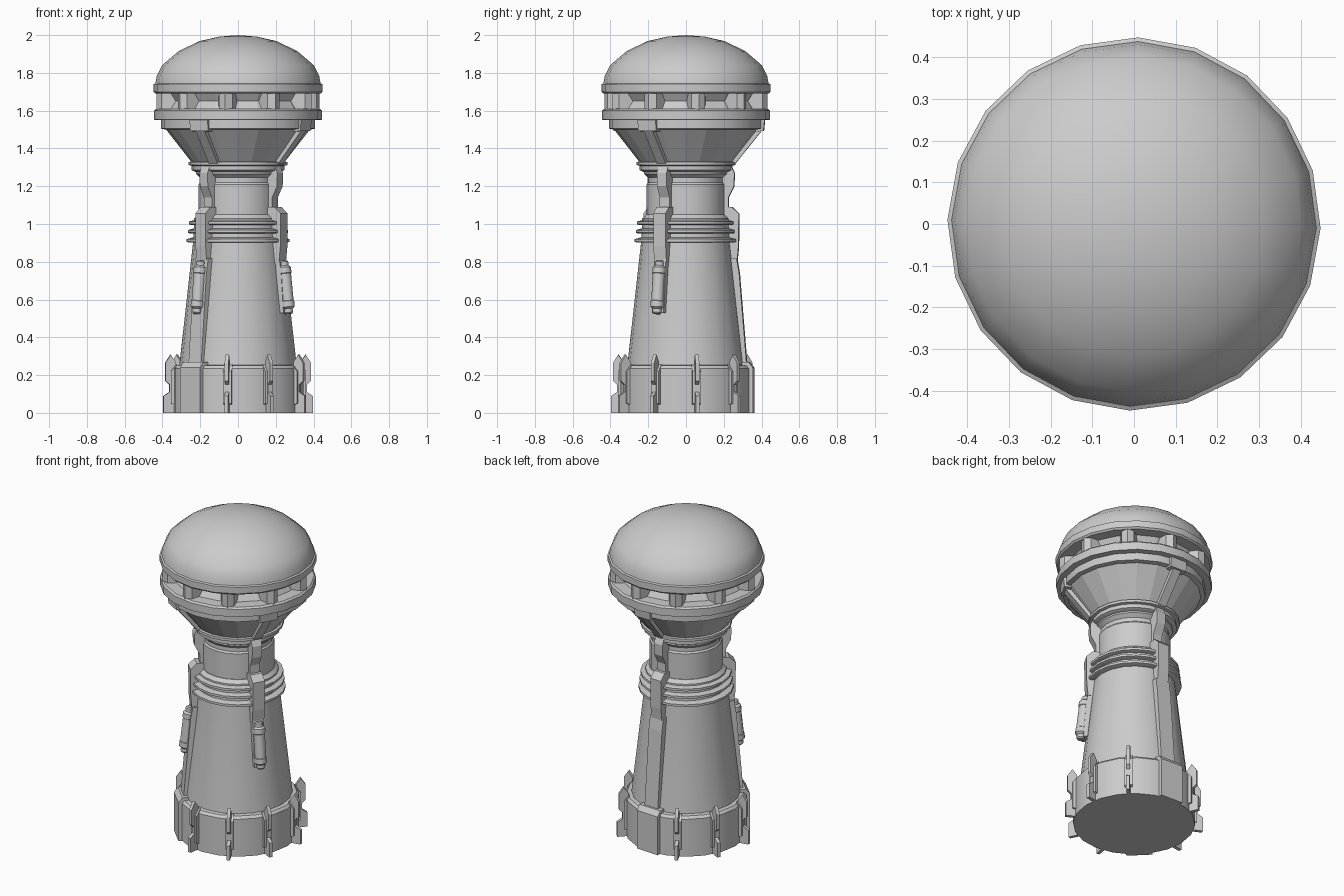
import bpy, bmesh
from math import radians, sin, cos, pi
from mathutils import Matrix, Vector

if "Cube" in bpy.data.objects:
    bpy.data.objects.remove(bpy.data.objects["Cube"])

SIDES, PHASE = 20, radians(-1.3)


def finish(name, bm, mat=None, smooth=None):
    bmesh.ops.recalc_face_normals(bm, faces=bm.faces)
    me = bpy.data.meshes.new(name)
    bm.to_mesh(me)
    bm.free()
    ob = bpy.data.objects.new(name, me)
    bpy.context.collection.objects.link(ob)
    if mat:
        me.transform(mat)
    if smooth:
        bpy.ops.object.select_all(action='DESELECT')
        ob.select_set(True)
        bpy.context.view_layer.objects.active = ob
        bpy.ops.object.shade_smooth_by_angle(angle=radians(smooth))
    return ob


def lathe(name, profile, sides=SIDES, smooth=28, mat=None):
    """Spin a (radius, z) profile into a closed solid."""
    bm = bmesh.new()
    rings = []
    for r, z in profile:
        if r == 0:
            rings.append([bm.verts.new((0, 0, z))] * sides)
        else:
            rings.append([bm.verts.new((r * cos(PHASE + 2 * pi * i / sides),
                                        r * sin(PHASE + 2 * pi * i / sides), z))
                          for i in range(sides)])
    for a, b in zip(rings, rings[1:]):
        for i in range(sides):
            j = (i + 1) % sides
            vs = list(dict.fromkeys((a[i], a[j], b[j], b[i])))
            bm.faces.new(vs)
    for ring in (rings[0], rings[-1]):
        if ring[0] is not ring[1]:
            bm.faces.new(ring)
    return finish(name, bm, mat, smooth)


def slab(name, pts, depth, mat):
    """Extrude a flat outline (list of 3D points) along a depth vector."""
    bm = bmesh.new()
    f = bm.faces.new([bm.verts.new(p) for p in pts])
    ext = bmesh.ops.extrude_face_region(bm, geom=[f])['geom']
    bmesh.ops.translate(bm, vec=depth,
                        verts=[g for g in ext if isinstance(g, bmesh.types.BMVert)])
    return finish(name, bm, mat)


def radial_plate(name, pts, width, deg):
    """Outline in (radius, z), given thickness sideways, turned to an angle."""
    return slab(name, [(r, -width / 2, z) for r, z in pts], Vector((0, width, 0)),
                Matrix.Rotation(radians(deg), 4, 'Z'))


# main stacked body
lathe("base_drum", [(.348, 0), (.348, .235), (.335, .25), (.29, .255)])
lathe("tower_shaft", [(.312, .24), (.236, .92), (.232, 1.03), (.212, 1.05)])
for k, (z, r) in enumerate([(.912, .272), (.96, .266), (1.005, .26)]):
    lathe(f"tower_ring_{k}", [(r - .01, z - .010), (r, z - .006), (r, z + .008), (r - .03, z + .016)])
lathe("neck", [(.208, 1.03), (.208, 1.21), (.200, 1.22), (.200, 1.245), (.222, 1.265),
               (.222, 1.29), (.20, 1.32)])
lathe("neck_collar", [(.225, 1.275), (.245, 1.285), (.245, 1.308), (.262, 1.312),
                      (.262, 1.328), (.23, 1.335)])
lathe("head_flare", [(.24, 1.32), (.385, 1.505)], smooth=None)
lathe("head_rim", [(.385, 1.5), (.408, 1.505), (.408, 1.552), (.38, 1.556)])
lathe("lower_disc", [(.40, 1.55), (.445, 1.552), (.445, 1.60), (.435, 1.61), (.36, 1.612)])
lathe("head_core", [(.375, 1.60), (.345, 1.65), (.375, 1.70)], smooth=None)
lathe("upper_disc", [(.36, 1.69), (.437, 1.69), (.447, 1.70), (.447, 1.74), (.438, 1.745)])
lathe("dome", [(.438, 1.74), (.430, 1.785), (.402, 1.84), (.315, 1.915), (.205, 1.968),
               (.10, 1.992), (0, 2.0)], smooth=40)

# vanes in the head slot and fins on the base, ten stations round the axis
fin_outline = [(.33, 0), (.40, 0), (.40, .09), (.368, .11), (.368, .15), (.39, .17),
               (.39, .265), (.362, .308), (.335, .27)]
for k in range(10):
    a = -99 + 36 * k
    slab(f"slot_vane_{k}", [(.34, -.05, 1.60), (.415, -.035, 1.60), (.436, 0, 1.60),
                            (.415, .035, 1.60), (.34, .05, 1.60)],
         Vector((0, 0, .10)), Matrix.Rotation(radians(a), 4, 'Z'))
    if k not in (5, 9):                       # conduit blocks take these places
        radial_plate(f"base_fin_{k}", fin_outline, .02, a)
        radial_plate(f"fin_mount_{k}", [(.33, .04), (.362, .05), (.362, .22), (.33, .26)], .045, a)

# three conduits: (angle on tower, angle on head, has canister, runs to base)
for k, (a, head, can, long) in enumerate([(-30, -30, True, False),
                                          (-135, -120, True, True),
                                          (87, 88, False, True)]):
    radial_plate(f"head_bracket_{k}", [(.37, 1.49), (.412, 1.492), (.418, 1.552), (.37, 1.552)], .11, head)
    radial_plate(f"head_strut_{k}", [(.23, 1.32), (.262, 1.32), (.407, 1.50), (.37, 1.50)], .055, head)
    radial_plate(f"neck_arm_{k}", [(.19, 1.31), (.24, 1.31), (.258, 1.27), (.256, 1.20),
                                   (.226, 1.14), (.226, 1.06), (.19, 1.06)], .06, a)
    radial_plate(f"conduit_box_{k}", [(.20, 1.09), (.245, 1.09), (.282, 1.055), (.28, .88),
                                      (.272, .80), (.22, .80)], .075, a)
    radial_plate(f"conduit_strip_{k}", [(.22, .82), (.272, .82), (.284, .74), (.298, .53), (.24, .53)]
                 if not long else
                 [(.22, .82), (.270, .82), (.284, .74), (.325, .24), (.25, .24)],
                 .07 if not long else .095, a)
    if long:
        radial_plate(f"conduit_base_block_{k}", [(.30, 0), (.358, 0), (.358, .24), (.335, .27),
                                                 (.30, .27)], .15, a)
    if can:
        place = (Matrix.Rotation(radians(a), 4, 'Z') @ Matrix.Translation((.294, 0, .665))
                 @ Matrix.Rotation(-.11, 4, 'Y'))
        lathe(f"canister_{k}", [(.018, -.142), (.024, -.135), (.024, -.115), (.036, -.105),
                                (.036, -.075), (.033, -.072), (.033, .072), (.036, .075),
                                (.036, .105), (.024, .115), (.024, .135), (.018, .142)],
              sides=12, smooth=35, mat=place)
